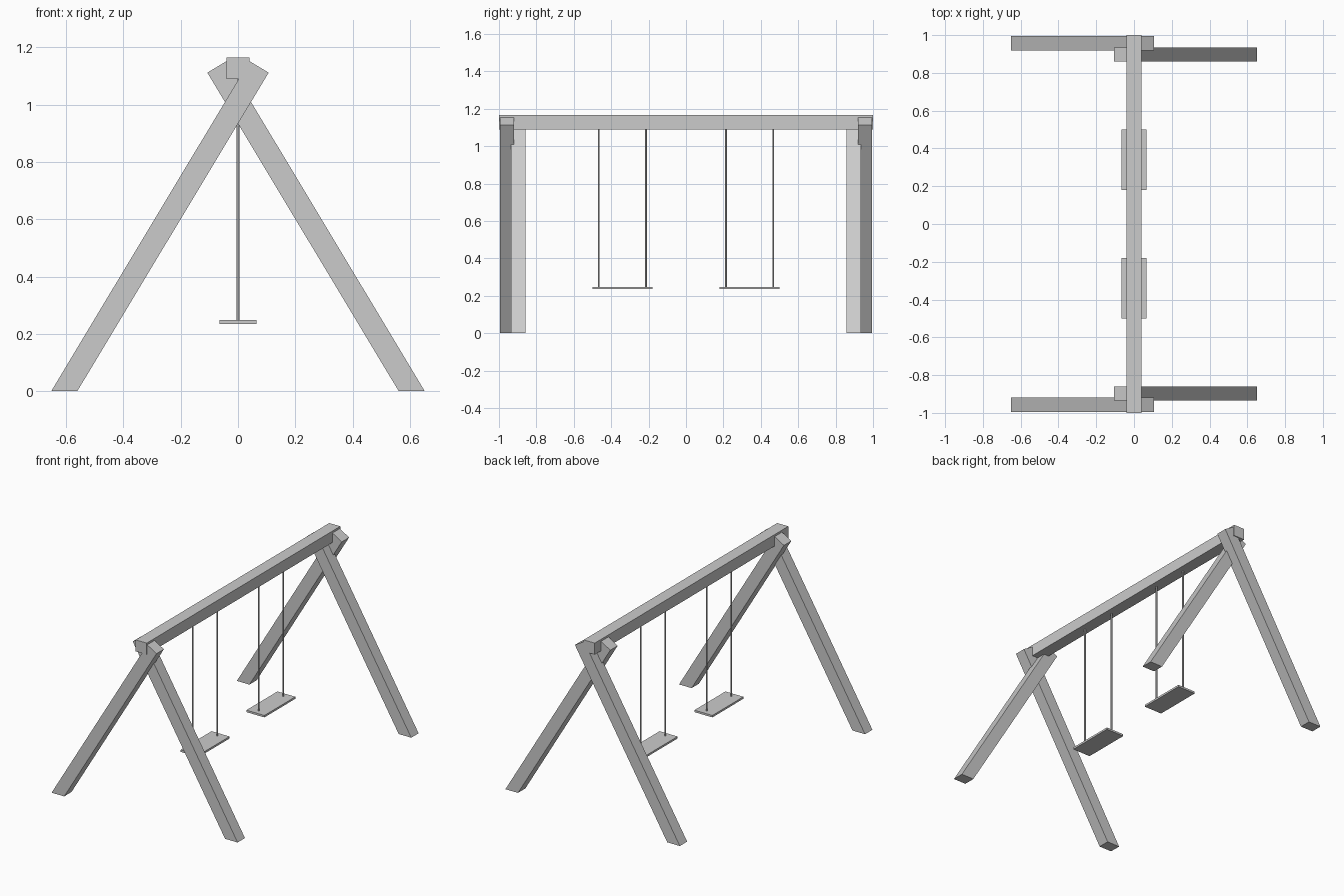
import bpy, bmesh
from mathutils import Matrix

if "Cube" in bpy.data.objects:
    bpy.data.objects.remove(bpy.data.objects["Cube"])


def make_object(name, bm):
    bmesh.ops.recalc_face_normals(bm, faces=bm.faces)
    mesh = bpy.data.meshes.new(name)
    bm.to_mesh(mesh)
    bm.free()
    obj = bpy.data.objects.new(name, mesh)
    bpy.context.collection.objects.link(obj)
    return obj


def box(name, lo, hi):
    size = [b - a for a, b in zip(lo, hi)]
    mid = [(a + b) / 2 for a, b in zip(lo, hi)]
    bm = bmesh.new()
    bmesh.ops.create_cube(bm, size=1, matrix=Matrix.Translation(mid) @ Matrix.Diagonal((*size, 1)))
    return make_object(name, bm)


def rod(name, x, y, z0, z1, radius):
    bm = bmesh.new()
    bmesh.ops.create_cone(bm, cap_ends=True, segments=12, radius1=radius, radius2=radius,
                          depth=z1 - z0, matrix=Matrix.Translation((x, y, (z0 + z1) / 2)))
    obj = make_object(name, bm)
    for poly in obj.data.polygons:
        poly.use_smooth = len(poly.vertices) == 4
    for edge in obj.data.edges:
        a, b = (obj.data.vertices[i].co.z for i in edge.vertices)
        edge.use_edge_sharp = abs(a - b) < 1e-5
    return obj


# Leg outline in x/z: level foot, square-cut top
LEG = [(-0.652, 0), (-0.561, 0), (0.107, 1.112), (0.04, 1.152)]


def leg(name, flip, y0, y1):
    bm = bmesh.new()
    face = bm.faces.new([bm.verts.new((x * flip, y0, z)) for x, z in LEG])
    ext = bmesh.ops.extrude_face_region(bm, geom=[face])
    verts = [v for v in ext["geom"] if isinstance(v, bmesh.types.BMVert)]
    bmesh.ops.translate(bm, verts=verts, vec=(0, y1 - y0, 0))
    return make_object(name, bm)


# Top beam
box("top_beam", (-0.04, -1, 1.09), (0.04, 1, 1.165))

for side, s in (("front", -1), ("back", 1)):
    # Crossed legs, lapped slightly into each other
    leg(side + "_outer_leg", 1, s * 0.919, s * 0.995)
    leg(side + "_inner_leg", -1, s * 0.859, s * 0.935)
    # Swing seat and its two ropes
    c = s * 0.34
    box(side + "_seat", (-0.065, c - 0.16, 0.235), (0.065, c + 0.16, 0.248))
    for i, d in enumerate((-0.126, 0.126)):
        rod(f"{side}_rope_{i + 1}", 0, c + d, 0.24, 1.1, 0.0048)
